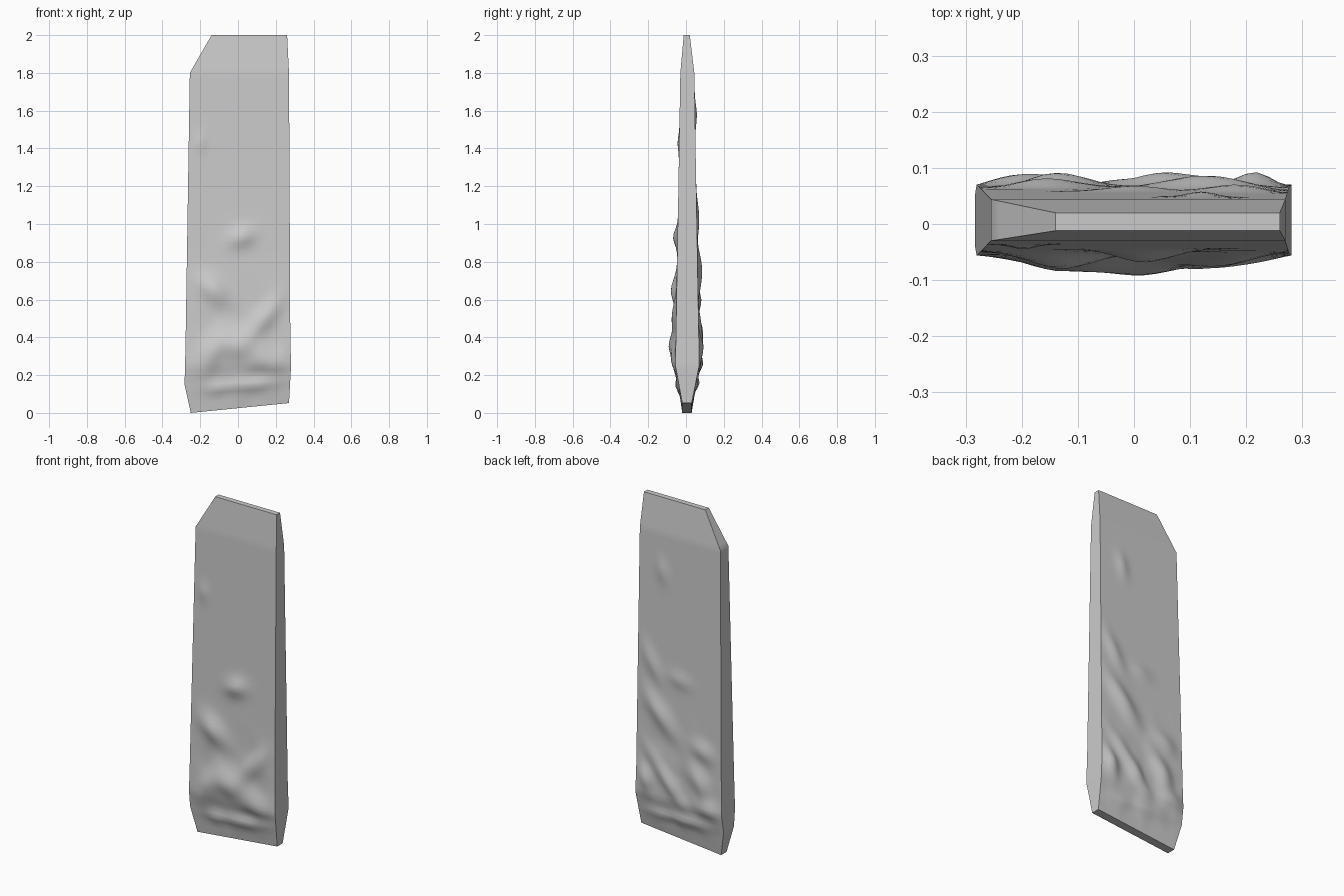
import bpy, bmesh, math
from mathutils import noise, Vector

if "Cube" in bpy.data.objects:
    bpy.data.objects.remove(bpy.data.objects["Cube"])


def lerp_profile(points, t):
    for (t0, a), (t1, b) in zip(points, points[1:]):
        if t <= t1:
            return a + (b - a) * (t - t0) / (t1 - t0)
    return points[-1][1]


# Edge profiles: (height, value)
LEFT = [(0, -.25), (.15, -.283), (.35, -.278), (1.8, -.255), (2, -.14)]
RIGHT = [(0, .27), (.25, .281), (.4, .277), (1.8, .27), (2, .26)]
FRONT = [(0, -.02), (.25, -.056), (1.8, -.03), (2, -.012)]
BACK = [(0, .03), (.25, .07), (1.8, .044), (2, .02)]

# Weathering lumps: x, z, length, width, angle in degrees, height
FRONT_LUMPS = [
    (.02, .93, .07, .05, 20, .024), (-.13, .65, .10, .06, -40, .030),
    (.14, .50, .14, .05, 50, .024), (0, .36, .12, .08, -15, .036),
    (-.15, .30, .10, .06, 60, .022), (.17, .27, .09, .06, 0, .020),
    (0, .13, .22, .035, 3, .018), (-.2, 1.43, .05, .03, 90, .010),
]
BACK_LUMPS = [
    (.19, 1.04, .12, .04, 60, .014), (0, .97, .07, .04, 10, .010),
    (.13, .75, .15, .05, 50, .025), (-.15, .60, .08, .05, 20, .018),
    (-.13, .42, .10, .05, 60, .022), (.08, .38, .18, .04, 50, .023),
    (.22, .35, .09, .04, 70, .026), (-.2, .26, .08, .05, 0, .020),
    (0, .14, .22, .03, -4, .014), (.12, 1.58, .07, .035, 80, .010),
]


def relief(lumps, x, z, u, seed):
    h = 0
    for cx, cz, ln, wd, ang, amp in lumps:
        a = math.radians(ang)
        p = (x - cx) * math.cos(a) + (z - cz) * math.sin(a)
        q = (z - cz) * math.cos(a) - (x - cx) * math.sin(a)
        h += amp * math.exp(-(p / ln) ** 2 - (q / wd) ** 2)
    rough = max(0, min(1, (.85 - z) / .5))
    h += .007 * rough * noise.noise(Vector((x * 11, z * 9, seed)))
    return max(h, 0) * (1 - abs(u) ** 8) * min(1, z / .08)


heights = sorted({round(i * .025, 3) for i in range(81)})
NX = 28
bm = bmesh.new()


def make_face_grid(depth, lumps, sign, seed):
    grid = []
    for t in heights:
        row = []
        for i in range(NX + 1):
            u = 2 * i / NX - 1
            l, r = lerp_profile(LEFT, t), lerp_profile(RIGHT, t)
            x = l + (r - l) * (u + 1) / 2
            z = t + .052 * (u + 1) / 2 * max(0, 1 - t / .25)
            y = lerp_profile(depth, t) + sign * relief(lumps, x, t, u, seed)
            row.append(bm.verts.new((x, y, z)))
        grid.append(row)
    for a, b in zip(grid, grid[1:]):
        for i in range(NX):
            bm.faces.new((a[i], a[i + 1], b[i + 1], b[i]))
    return grid


# Front and back weathered faces, joined by flat side bands
front = make_face_grid(FRONT, FRONT_LUMPS, -1, 3.3)
back = make_face_grid(BACK, BACK_LUMPS, 1, 8.7)


def rim(g):
    return (g[0] + [r[-1] for r in g[1:]] + g[-1][-2::-1]
            + [r[0] for r in g[-2:0:-1]])


fa, ba = rim(front), rim(back)
for i in range(len(fa)):
    j = (i + 1) % len(fa)
    bm.faces.new((fa[i], fa[j], ba[j], ba[i]))
bmesh.ops.recalc_face_normals(bm, faces=bm.faces)

mesh = bpy.data.meshes.new("stone_slab")
bm.to_mesh(mesh)
bm.free()
slab = bpy.data.objects.new("stone_slab", mesh)
bpy.context.collection.objects.link(slab)
bpy.context.view_layer.objects.active = slab
slab.select_set(True)
bpy.ops.object.shade_smooth_by_angle(angle=math.radians(35))
